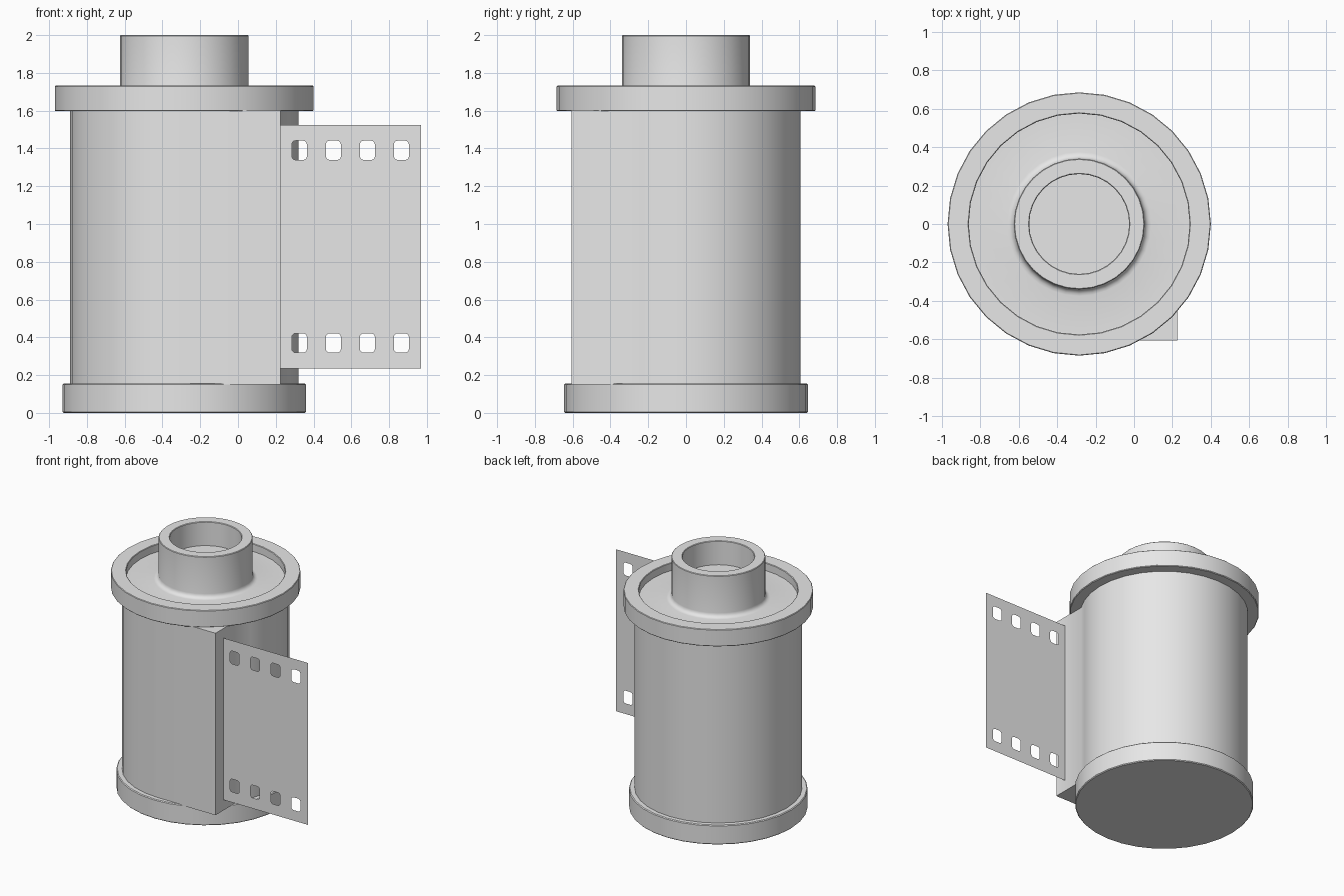
import bpy, bmesh, math

cube = bpy.data.objects.get("Cube")
if cube:
    bpy.data.objects.remove(cube, do_unlink=True)

AXIS_X = -0.285   # canister axis
SEGMENTS = 32
BODY_R = 0.605

grey = bpy.data.materials.new("plain grey")
grey.use_nodes = True
colour = (0.8, 0.8, 0.8, 1)
grey.diffuse_color = colour
grey.node_tree.nodes["Principled BSDF"].inputs["Base Color"].default_value = colour


def finish(bm, name, smooth=True):
    mesh = bpy.data.meshes.new(name)
    bm.to_mesh(mesh)
    bm.free()
    mesh.materials.append(grey)
    obj = bpy.data.objects.new(name, mesh)
    bpy.context.collection.objects.link(obj)
    if smooth:
        bpy.ops.object.select_all(action='DESELECT')
        obj.select_set(True)
        bpy.context.view_layer.objects.active = obj
        bpy.ops.object.shade_smooth_by_angle(angle=math.radians(35))
    return obj


def lathe(name, profile):
    """Spin a (radius, height) profile round the canister axis."""
    bm = bmesh.new()
    verts = [bm.verts.new((AXIS_X + r, 0, z)) for r, z in profile]
    edges = [bm.edges.new(pair) for pair in zip(verts, verts[1:])]
    bmesh.ops.spin(bm, geom=verts + edges, cent=(AXIS_X, 0, 0), axis=(0, 0, 1),
                   angle=math.tau, steps=SEGMENTS, use_duplicate=False)
    bmesh.ops.remove_doubles(bm, verts=bm.verts, dist=0.0005)
    bmesh.ops.recalc_face_normals(bm, faces=bm.faces)
    return finish(bm, name)


# Bottom cap
lathe("bottom_cap", [(0, 0), (0.639, 0), (0.645, 0.006), (0.645, 0.149),
                     (0.639, 0.155), (0.58, 0.155), (0, 0.155)])

# Top cap: raised rim, dished floor, fillet and hollow spool hub in one profile
FLOOR, HUB_R, FILLET = 1.67, 0.34, 0.035
fillet = [(HUB_R + FILLET * (1 - math.sin(a)), FLOOR + FILLET * (1 - math.cos(a)))
          for a in (math.pi / 2 * i / 4 for i in range(5))]
lathe("top_cap_and_hub",
      [(0, 1.597), (0.68, 1.597), (0.685, 1.602), (0.685, 1.728), (0.681, 1.732),
       (0.579, 1.732), (0.575, 1.728), (0.575, FLOOR)] + fillet +
      [(HUB_R, 1.996), (0.336, 2), (0.264, 2), (0.26, 1.996), (0.26, 1.81), (0, 1.81)])

# Body: round shell whose flat front runs tangentially into the film lip
LIP_X = 0.51
end = math.asin(LIP_X / BODY_R) - math.pi / 2
step = math.tau / SEGMENTS
angles = [-math.pi / 2 - step * i for i in range(SEGMENTS)]
angles = [a for a in angles if a > end - math.tau] + [end]
outline = [(BODY_R * math.cos(a), BODY_R * math.sin(a)) for a in angles]
outline.append((LIP_X, -BODY_R))
bm = bmesh.new()
base = bm.faces.new([bm.verts.new((AXIS_X + x, y, 0.15)) for x, y in outline])
top = bmesh.ops.extrude_face_region(bm, geom=[base])["geom"]
bmesh.ops.translate(bm, vec=(0, 0, 1.45),
                    verts=[v for v in top if isinstance(v, bmesh.types.BMVert)])
if not any(len(f.verts) > 4 and f.calc_center_median().z < 0.2 for f in bm.faces):
    bm.faces.new([v for v in bm.verts if v.co.z < 0.2])
bmesh.ops.recalc_face_normals(bm, faces=bm.faces)
finish(bm, "body_shell")

# Film strip: a sheet with rounded sprocket holes along both edges
FILM_Y = -0.506
bm = bmesh.new()


def loop(points):
    verts = [bm.verts.new((x, FILM_Y, z)) for x, z in points]
    for a, b in zip(verts, verts[1:] + verts[:1]):
        bm.edges.new((a, b))


def hole(cx, cz, half_w=0.04, half_h=0.051, r=0.02):
    points = []
    for quarter, (sx, sz) in enumerate([(1, 1), (-1, 1), (-1, -1), (1, -1)]):
        for i in range(4):
            a = math.pi / 2 * (quarter + i / 3)
            points.append((cx + sx * (half_w - r) + r * math.cos(a),
                           cz + sz * (half_h - r) + r * math.sin(a)))
    loop(points)


loop([(0.225, 0.235), (0.97, 0.235), (0.97, 1.525), (0.225, 1.525)])
for column in range(4):
    for z in (0.37, 1.39):
        hole(0.325 + 0.18 * column, z)
bmesh.ops.triangle_fill(bm, edges=bm.edges, use_beauty=True, normal=(0, -1, 0))
bmesh.ops.dissolve_limit(bm, angle_limit=0.01, verts=bm.verts, edges=bm.edges)
finish(bm, "film_strip", smooth=False)
